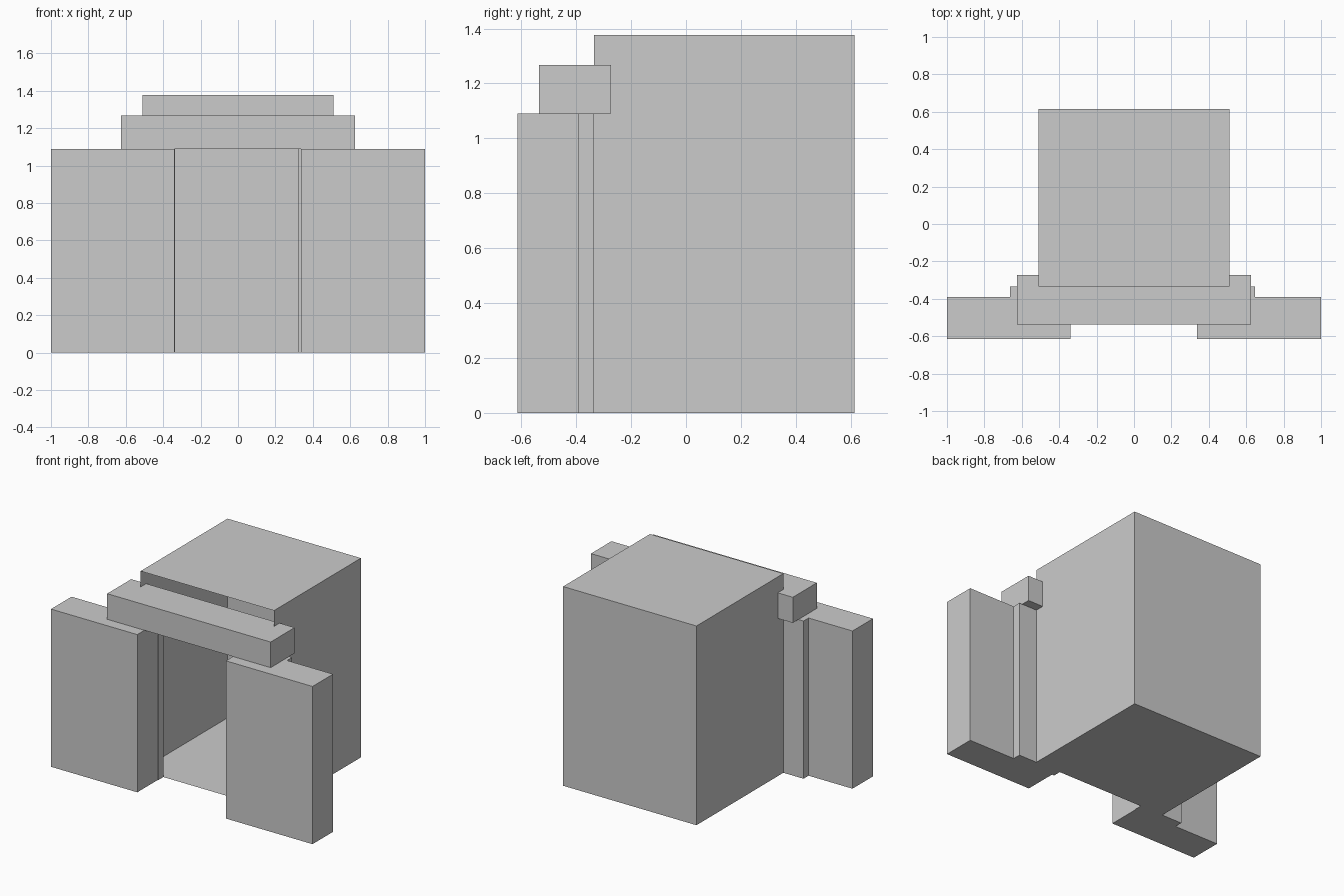
import bpy, bmesh
from mathutils import Matrix, Vector

if "Cube" in bpy.data.objects:
    bpy.data.objects.remove(bpy.data.objects["Cube"])


def box(name, lo, hi, open_front=False):
    """Box between two corners; optionally without its front (-y) face."""
    lo, hi = Vector(lo), Vector(hi)
    bm = bmesh.new()
    m = Matrix.Translation((lo + hi) / 2) @ Matrix.Diagonal((*(hi - lo), 1))
    bmesh.ops.create_cube(bm, size=1, matrix=m)
    if open_front:
        front = [f for f in bm.faces if f.calc_center_median().y < lo.y + 1e-4]
        bmesh.ops.delete(bm, geom=front, context='FACES_ONLY')
    mesh = bpy.data.meshes.new(name)
    bm.to_mesh(mesh)
    bm.free()
    ob = bpy.data.objects.new(name, mesh)
    bpy.context.collection.objects.link(ob)
    return ob


FRONT, WALL_BACK, JAMB_BACK, BACK = -0.614, -0.39, -0.335, 0.614
WALL_H = 1.09

# Thin-walled chamber, open towards the doorway
box("chamber", (-0.51, JAMB_BACK, 0), (0.51, BACK, 1.377), open_front=True)

# Front walls either side of the doorway
for side, x0, x1 in (("left", -1, -0.34), ("right", 0.337, 1)):
    box(side + "_front_wall", (x0, FRONT, 0), (x1, WALL_BACK, WALL_H))

# Jambs joining the front walls to the chamber
for side, x0, x1 in (("left", -0.664, -0.336), ("right", 0.32, 0.648)):
    box(side + "_jamb", (x0, WALL_BACK, 0), (x1, JAMB_BACK, WALL_H))

# Lintel over the doorway
box("lintel", (-0.625, -0.536, WALL_H), (0.625, -0.274, 1.267))
